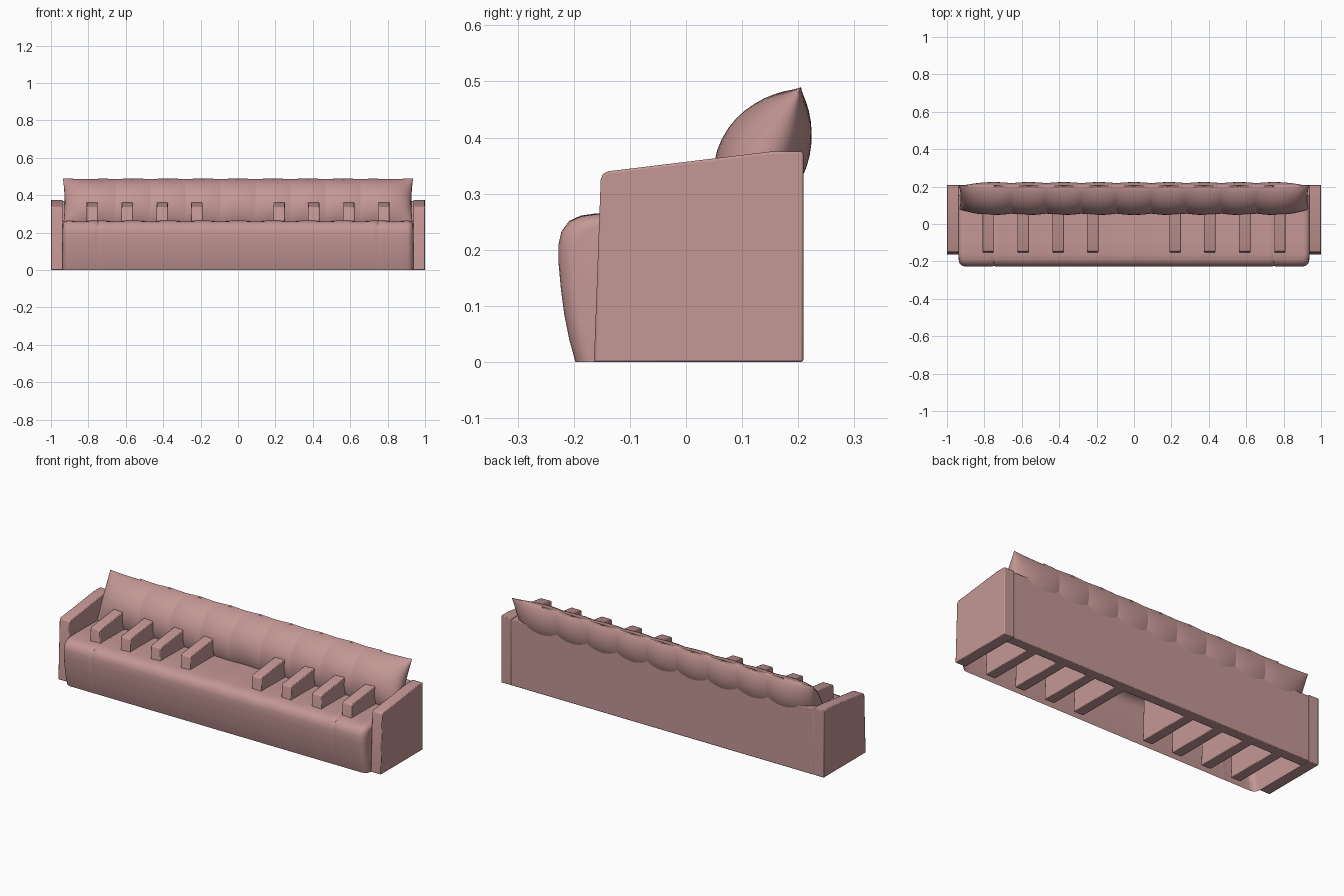
import bpy, bmesh, math

if "Cube" in bpy.data.objects:
    bpy.data.objects.remove(bpy.data.objects["Cube"])

fabric = bpy.data.materials.new("dusty_pink_fabric")
fabric.diffuse_color = (0.55, 0.31, 0.30, 1)
fabric.use_nodes = True
fabric.node_tree.nodes["Principled BSDF"].inputs["Base Color"].default_value = fabric.diffuse_color


def finish(name, bm, angle=40, bevel=0):
    bmesh.ops.recalc_face_normals(bm, faces=bm.faces[:])
    me = bpy.data.meshes.new(name)
    bm.to_mesh(me)
    bm.free()
    me.materials.append(fabric)
    ob = bpy.data.objects.new(name, me)
    bpy.context.collection.objects.link(ob)
    if bevel:
        mod = ob.modifiers.new("soft_edges", 'BEVEL')
        mod.width = bevel
        mod.segments = 2
        mod.limit_method = 'ANGLE'
    bpy.ops.object.select_all(action='DESELECT')
    ob.select_set(True)
    bpy.context.view_layer.objects.active = ob
    bpy.ops.object.shade_smooth_by_angle(angle=math.radians(angle))
    return ob


def extrude_profile(name, profile, x0, x1):
    """Solid with a (y, z) side profile stretched from x0 to x1."""
    bm = bmesh.new()
    a = [bm.verts.new((x0, y, z)) for y, z in profile]
    b = [bm.verts.new((x1, y, z)) for y, z in profile]
    n = len(profile)
    bm.faces.new(a)
    bm.faces.new(b[::-1])
    for i in range(n):
        j = (i + 1) % n
        bm.faces.new((a[i], b[i], b[j], a[j]))
    return finish(name, bm, 35, 0.004)


# Armrests: sloped top, slightly leaning front
arm = [(-0.164, 0), (-0.152, 0.325), (-0.148, 0.336), (-0.138, 0.34),
       (0.15, 0.375), (0.209, 0.375), (0.209, 0)]
inner = [(-0.160, 0), (-0.150, 0.325), (-0.146, 0.335), (-0.138, 0.338),
         (0.15, 0.372), (0.16, 0.372), (0.16, 0)]
for side, s in (("left", -1), ("right", 1)):
    extrude_profile(side + "_arm", arm, s * 0.937, s * 1.0)
    for k, x in enumerate((0.22, 0.405, 0.592, 0.78)):
        extrude_profile(f"{side}_divider_{k + 1}", inner, s * x - 0.03, s * x + 0.03)

# Back panel
extrude_profile("back_panel", [(0.15, 0), (0.15, 0.368), (0.209, 0.368), (0.209, 0)],
                -0.94, 0.94)

# Seat: long soft shell, open underneath, rounded ends
seat_profile = [(-0.197, 0), (-0.208, 0.04), (-0.217, 0.085), (-0.223, 0.13),
                (-0.227, 0.175), (-0.227, 0.21), (-0.222, 0.232), (-0.208, 0.25),
                (-0.188, 0.259), (-0.16, 0.263), (-0.08, 0.264), (0.03, 0.262), (0.15, 0.26)]
END, R = 0.937, 0.035
half = [END - R * (1 - math.sin(math.radians(a))) for a in (90, 72, 54, 36, 18, 0)]
half += [0.86, 0.82, 0.78, 0.757, 0.748, 0.739]
half += [0.72 - 0.03 * i for i in range(24)]
xs = sorted([-x for x in half] + [0] + half)
bm = bmesh.new()
rows = []
for x in xs:
    q = max(0, R - (END - abs(x)))
    pull = R - math.sqrt(max(0, R * R - q * q))
    wave = 0.002 * math.cos(2 * math.pi * x / 0.187)
    groove = 0.004 if abs(abs(x) - 0.748) < 0.002 else 0
    row = []
    for y, z in seat_profile:
        up = z / 0.264
        fwd = max(0, min(1, (-0.12 - y) / 0.07))
        row.append(bm.verts.new((x, y + fwd * (pull + groove * up),
                                 z + up ** 6 * (wave - groove - 0.6 * pull))))
    rows.append(row)
for a, b in zip(rows, rows[1:]):
    for i in range(len(a) - 1):
        bm.faces.new((a[i], b[i], b[i + 1], a[i + 1]))
for row in (rows[0], rows[-1]):
    bm.faces.new(row + [bm.verts.new((row[0].co.x, 0.15, 0))])
finish("seat", bm, 50)


# Back pillows: pinched, leaning back, each overlapping the next by half
def pillow(name, cx):
    N = 20
    bm = bmesh.new()
    d, n = (0.447, 0.894), (-0.894, 0.447)
    for thick in (0.085, -0.074):
        grid = []
        for i in range(N + 1):
            row = []
            for j in range(N + 1):
                u = math.sin(math.pi / 2 * (2 * i / N - 1))
                v = math.sin(math.pi / 2 * (2 * j / N - 1))
                t = thick * max(0, 1 - v * v) ** 0.8 * max(0, 1 - u * u) ** 0.45
                w = 0.1875 * u * (1 - 0.05 * (1 - v * v))
                h = 0.146 * v * (1 - 0.04 * (1 - u * u))
                row.append(bm.verts.new((cx + w, 0.14 + d[0] * h + n[0] * t,
                                         0.36 + d[1] * h + n[1] * t)))
            grid.append(row)
        for i in range(N):
            for j in range(N):
                bm.faces.new((grid[i][j], grid[i + 1][j], grid[i + 1][j + 1], grid[i][j + 1]))
    bmesh.ops.remove_doubles(bm, verts=bm.verts[:], dist=0.0001)
    finish(name, bm, 60)


for k in range(-4, 5):
    pillow(f"back_pillow_{k + 5}", k * 0.1872)
